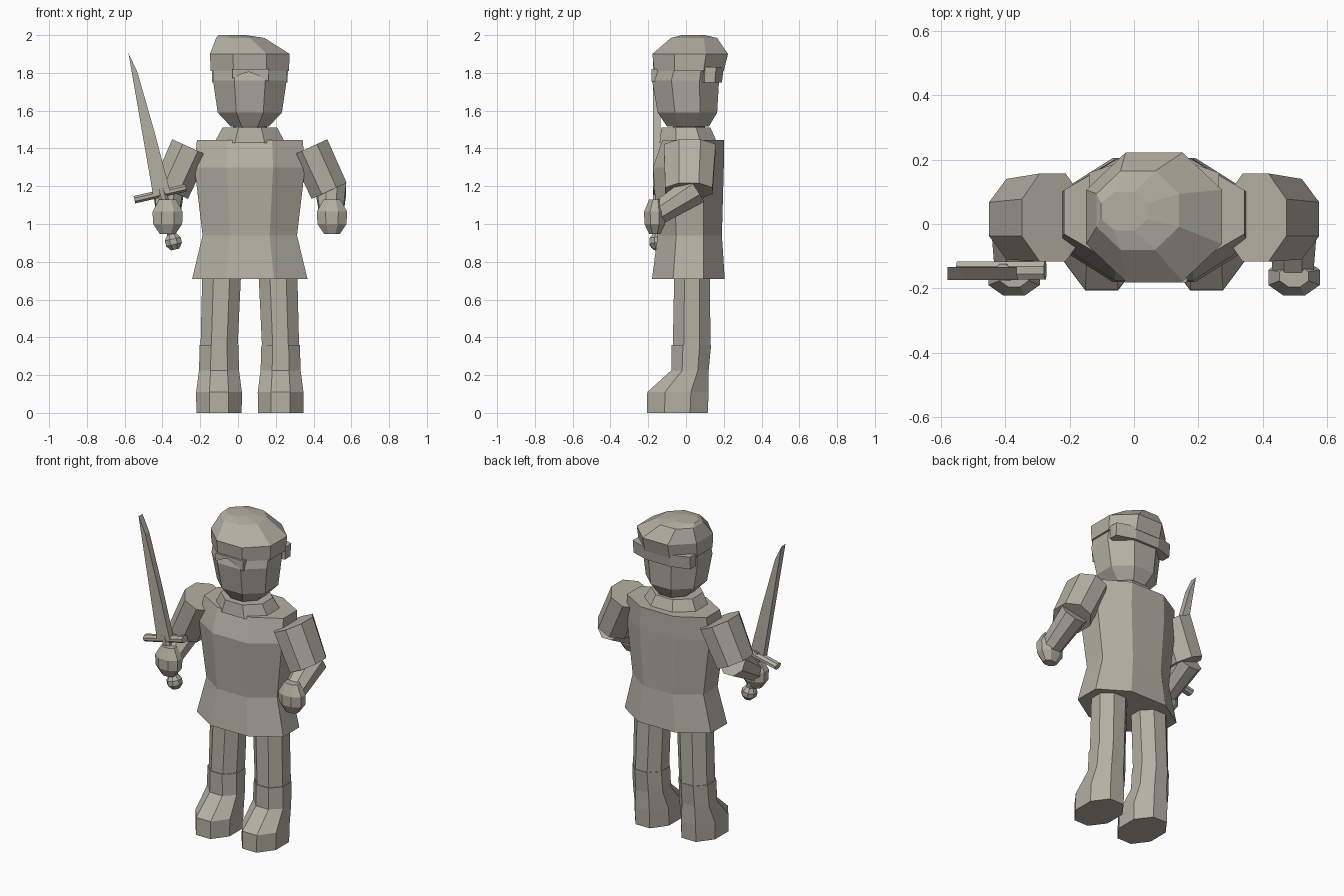
import bpy, bmesh
from mathutils import Vector

if "Cube" in bpy.data.objects:
    bpy.data.objects.remove(bpy.data.objects["Cube"], do_unlink=True)

X, Y = Vector((1, 0, 0)), Vector((0, 1, 0))
MID = 0.0625  # mirror plane of the body

stone = bpy.data.materials.new("warm_grey_stone")
stone.use_nodes = True
stone.diffuse_color = (0.45, 0.435, 0.365, 1)
stone.node_tree.nodes["Principled BSDF"].inputs["Base Color"].default_value = stone.diffuse_color


def finish(name, bm):
    bmesh.ops.recalc_face_normals(bm, faces=bm.faces)
    mesh = bpy.data.meshes.new(name)
    bm.to_mesh(mesh)
    bm.free()
    mesh.materials.append(stone)
    ob = bpy.data.objects.new(name, mesh)
    bpy.context.scene.collection.objects.link(ob)
    return ob


def octagon(c, u, v, hu, hv, k=0.42):
    """Eight-sided ring round c, spanning hu along u and hv along v."""
    pts = [(1, -k), (1, k), (k, 1), (-k, 1), (-1, k), (-1, -k), (-k, -1), (k, -1)]
    return [Vector(c) + u * (a * hu) + v * (b * hv) for a, b in pts]


def loft(name, rings):
    bm = bmesh.new()
    loops = [[bm.verts.new(p) for p in r] for r in rings]
    for a, b in zip(loops, loops[1:]):
        for i in range(len(a)):
            j = (i + 1) % len(a)
            bm.faces.new((a[i], a[j], b[j], b[i]))
    bm.faces.new(loops[0])
    bm.faces.new(loops[-1])
    return finish(name, bm)


def stack(name, levels):
    """Upright loft; each level is (z, centre x, half width, front y, back y)."""
    return loft(name, [octagon((cx, (f + b) / 2, z), X, Y, w, (b - f) / 2)
                       for z, cx, w, f, b in levels])


def limb(name, start, end, side, h0, h1):
    """Eight-sided limb; h0 and h1 are half sizes along side and across it."""
    start, end = Vector(start), Vector(end)
    across = (end - start).cross(side).normalized()
    return loft(name, [octagon(start, side, across, *h0), octagon(end, side, across, *h1)])


def plate(name, outline, front, back):
    """Prism from an (x, z) outline."""
    bm = bmesh.new()
    f = [bm.verts.new((x, front, z)) for x, z in outline]
    b = [bm.verts.new((x, back, z)) for x, z in outline]
    bm.faces.new(f)
    bm.faces.new(b)
    for i in range(len(f)):
        j = (i + 1) % len(f)
        bm.faces.new((f[i], f[j], b[j], b[i]))
    return finish(name, bm)


# Tunic, collar and neck
stack("tunic", [(0.71, MID, 0.305, -0.18, 0.205), (0.94, MID, 0.25, -0.15, 0.19),
                (1.30, MID, 0.293, -0.175, 0.2), (1.445, MID, 0.28, -0.125, 0.2)])
stack("collar", [(1.43, MID, 0.188, -0.14, 0.165), (1.51, MID, 0.145, -0.13, 0.13)])
stack("neck", [(1.45, MID, 0.09, -0.07, 0.1), (1.6, MID, 0.09, -0.07, 0.1)])

# Head, hair and cap
stack("head", [(1.515, MID, 0.1, -0.1, 0.12), (1.59, MID, 0.17, -0.15, 0.165),
               (1.76, MID, 0.195, -0.18, 0.175), (1.83, MID, 0.195, -0.16, 0.18)])
stack("back_hair", [(1.75, MID, 0.2, 0.06, 0.19), (1.83, MID, 0.202, 0.06, 0.2)])
plate("fringe", [(-0.03, 1.82), (-0.03, 1.77), (0.02, 1.795), (0.055, 1.805),
                 (0.1, 1.79), (0.16, 1.755), (0.165, 1.82)], -0.182, -0.12)
stack("cap", [(1.81, MID, 0.207, -0.168, 0.2), (1.9, MID, 0.211, -0.178, 0.222),
              (1.985, 0.012, 0.128, -0.08, 0.165), (2.0, -0.03, 0.072, -0.02, 0.1)])

# Arms, hands, legs and boots
for s, side in ((1, "left"), (-1, "right")):
    def at(x, y, z):
        return (MID + s * x, y, z)

    limb(side + "_sleeve", at(0.315, 0.02, 1.405), at(0.42, 0.015, 1.175), Y,
         (0.137, 0.105), (0.125, 0.102))
    limb(side + "_forearm", at(0.43, 0.055, 1.185), at(0.432, -0.15, 1.055), X,
         (0.08, 0.08), (0.062, 0.06))
    hx = MID + s * 0.435
    stack(side + "_hand", [(0.948, hx, 0.042, -0.195, -0.135), (1.0, hx, 0.077, -0.22, -0.11),
                           (1.065, hx, 0.08, -0.222, -0.11), (1.13, hx, 0.045, -0.195, -0.13)])
    stack(side + "_thigh", [(0.34, MID + s * 0.163, 0.098, -0.07, 0.13),
                            (0.85, MID + s * 0.145, 0.104, -0.06, 0.125)])
    lx = MID + s * 0.163
    stack(side + "_boot", [(0, lx, 0.12, -0.207, 0.115), (0.11, lx, 0.121, -0.205, 0.12),
                           (0.225, lx, 0.106, -0.078, 0.12), (0.36, lx, 0.102, -0.077, 0.133)])

# Sword
SY = -0.15
pommel = Vector((-0.342, SY, 0.906))
axis = Vector((-0.226, 0, 0.974)).normalized()
cross = axis.cross(Y).normalized()
loft("pommel", [octagon(pommel + axis * t, cross, Y, r, r)
                for t, r in ((-0.042, 0.022), (-0.015, 0.043), (0.015, 0.043), (0.045, 0.022))])
limb("grip", pommel, pommel + axis * 0.29, Y, (0.025, 0.025), (0.025, 0.025))
guard = Vector((-0.412, SY + 0.006, 1.16))
limb("crossguard", guard - cross * 0.14, guard + cross * 0.14, Y, (0.028, 0.02), (0.028, 0.02))
plate("blade", [(-0.45, 1.155), (-0.36, 1.175), (-0.44, 1.48), (-0.533, 1.805), (-0.58, 1.905)],
      SY - 0.024, SY + 0.016)
